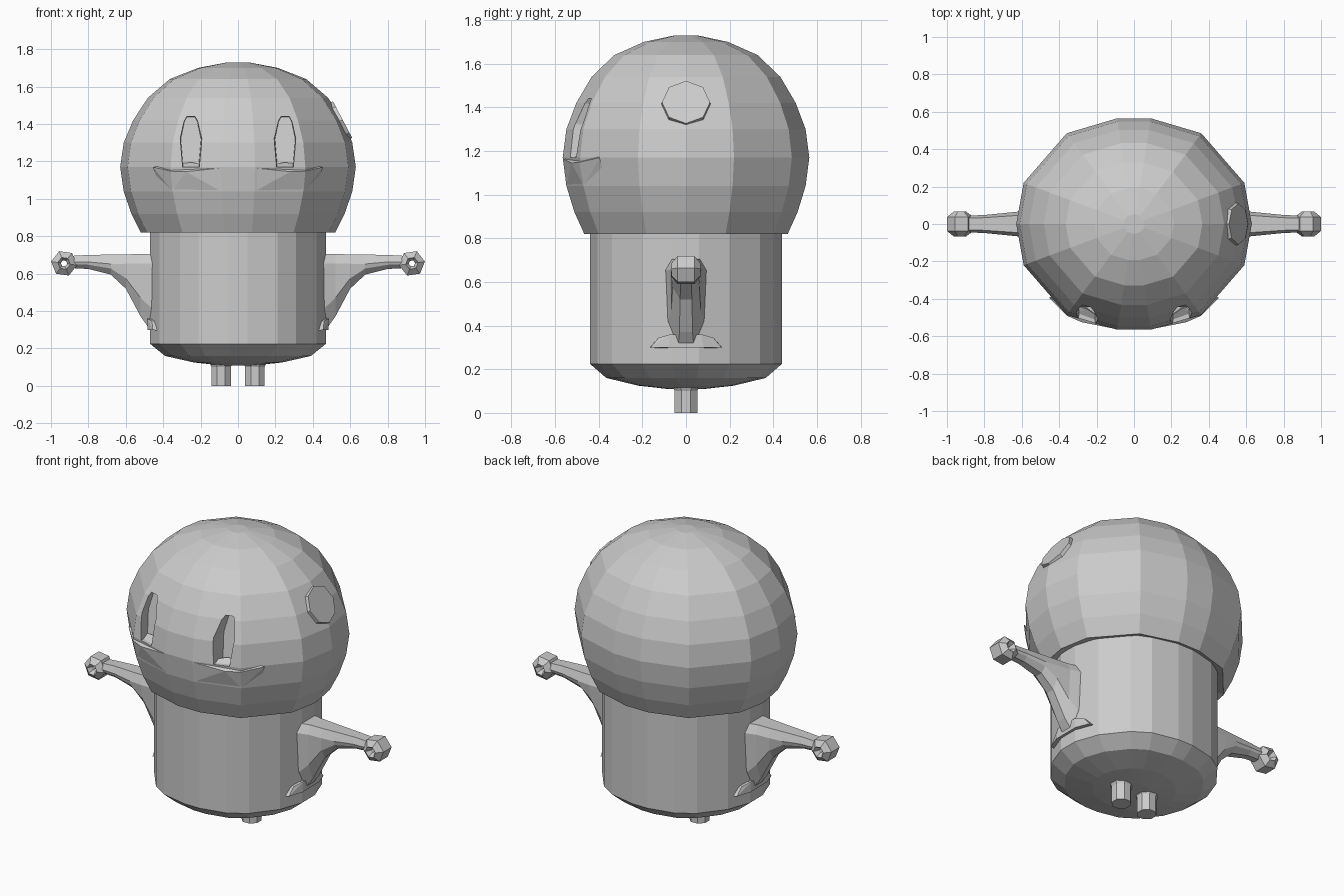
import bpy, bmesh, math
from mathutils import Vector

if "Cube" in bpy.data.objects:
    bpy.data.objects.remove(bpy.data.objects["Cube"])


def make(name, bm):
    bmesh.ops.recalc_face_normals(bm, faces=bm.faces)
    me = bpy.data.meshes.new(name)
    bm.to_mesh(me)
    bm.free()
    ob = bpy.data.objects.new(name, me)
    bpy.context.collection.objects.link(ob)
    return ob


def loft(name, rings, closed=False):
    """Skin a list of equal-length point rings; cap the ends unless closed."""
    bm = bmesh.new()
    vs = [[bm.verts.new(p) for p in r] for r in rings]
    n = len(vs[0])
    pairs = list(zip(vs, vs[1:])) + ([(vs[-1], vs[0])] if closed else [])
    for a, b in pairs:
        for i in range(n):
            j = (i + 1) % n
            bm.faces.new((a[i], a[j], b[j], b[i]))
    if not closed:
        bm.faces.new(vs[0])
        bm.faces.new(vs[-1])
    return make(name, bm)


def hull(name, pts):
    bm = bmesh.new()
    for p in pts:
        bm.verts.new(p)
    r = bmesh.ops.convex_hull(bm, input=bm.verts)
    junk = {g for g in r["geom_interior"] if isinstance(g, bmesh.types.BMVert)}
    bmesh.ops.delete(bm, geom=list(junk), context='VERTS')
    return make(name, bm)


def plan(quarter):
    """Full outline from points of one quarter, both axes mirrored."""
    pts = {(sx * x, sy * y) for x, y in quarter for sx in (1, -1) for sy in (1, -1)}
    return sorted(pts, key=lambda p: math.atan2(p[1], p[0]))


def stack(name, outline, profile):
    return loft(name, [[(x * s, y * s, z) for x, y in outline] for z, s in profile])


# Head: stacked dome, tucked in under the rim
head = stack("head", plan([(.09, .565), (.36, .485), (.59, .22), (.63, 0)]),
             [(.835, .74), (.82, .825), (.92, .905), (1.04, .97), (1.17, 1), (1.30, .97),
              (1.42, .89), (1.54, .765), (1.64, .58), (1.70, .34), (1.73, .09)])

# Body: barrel with rounded base
stack("body", plan([(.05, .44), (.21, .405), (.31, .34), (.42, .2), (.47, .06)]),
      [(.11, .2), (.125, .5), (.16, .83), (.225, 1), (.5, 1), (.845, 1)])

EYE = [(-.055, 1.17), (.055, 1.17), (.072, 1.33), (.045, 1.43), (.028, 1.455),
       (-.028, 1.455), (-.045, 1.43), (-.072, 1.33)]

for s, side in ((1, "right"), (-1, "left")):
    # Eye socket cut into the head
    cutter = loft("eye_cutter", [
        [(s * (.252 + x), -.75, z) for x, z in EYE],
        [(s * (.252 + x * .75), -.445 + (z - 1.17) * .17, 1.17 + (z - 1.17) * .94)
         for x, z in EYE]])
    cutter.hide_render = True
    mod = head.modifiers.new("eye", 'BOOLEAN')
    mod.operation, mod.solver, mod.object = 'DIFFERENCE', 'EXACT', cutter
    bpy.context.view_layer.objects.active = head
    bpy.ops.object.modifier_apply(modifier=mod.name)
    bpy.data.objects.remove(cutter)

    # Cheek ledge beneath the eye, fading into the head below
    hull(side + "_cheek", [(s * x, y, z) for x, y, z in [
        (.09, -.563, 1.165), (.28, -.525, 1.145), (.36, -.49, 1.148), (.455, -.395, 1.17),
        (.25, -.455, 1.195), (.09, -.546, 1.04), (.35, -.468, 1.04), (.41, -.37, 1.05),
        (.25, -.43, 1.05)]])

    # Arm with a web that blends down into the body
    rings = []
    for x, lo, hi, w in [(.40, .29, .705, .11), (.47, .30, .705, .09), (.52, .37, .705, .075),
                         (.60, .52, .703, .068), (.68, .595, .702, .06),
                         (.80, .625, .70, .048), (.89, .63, .695, .045)]:
        m = hi - min(.05, (hi - lo) / 2)
        k = lo + (hi - lo) * .3
        rings.append([(s * x, y, z) for y, z in [
            (-w * .7, hi), (w * .7, hi), (w, m), (w * .9, k), (w * .4, lo),
            (-w * .4, lo), (-w * .9, k), (-w, m)]])
    loft(side + "_arm", rings)

    # Flange where the web meets the body
    hull(side + "_arm_flange", [(s * x, y * t, z) for t in (1, -1) for x, y, z in [
        (.40, .17, .295), (.455, .165, .298), (.485, .08, .30), (.40, .125, .345),
        (.46, .125, .345), (.485, .07, .36)]])

    # Hand: faceted ring with a hole through it
    ring = []
    for i in range(6):
        a = math.radians(60 * i + 8)
        c, d = math.cos(a), math.sin(a)
        ring.append([(s * (.93 + r * c), y, .655 + r * d) for r, y in [
            (.017, -.04), (.034, -.066), (.07, -.038), (.07, .038), (.034, .066), (.017, .04)]])
    loft(side + "_hand", ring, closed=True)

    # Short peg leg, flared at the top
    loft(side + "_leg", [
        [(s * (.09 + r * math.cos(math.pi * (i + .5) / 4)), r * math.sin(math.pi * (i + .5) / 4), z)
         for i in range(8)] for z, r in [(0, .056), (.1, .056), (.13, .07)]])

# Round plate on one side of the head
bm = bmesh.new()
bmesh.ops.create_cone(bm, cap_ends=True, segments=8, radius1=.115, radius2=.11, depth=.04)
plate = make("side_plate", bm)
plate.rotation_mode = 'QUATERNION'
normal = Vector((.2, 0, .105)).normalized()
plate.rotation_quaternion = normal.to_track_quat('Z', 'Y')
plate.location = Vector((.552, 0, 1.42)) - normal * .012
